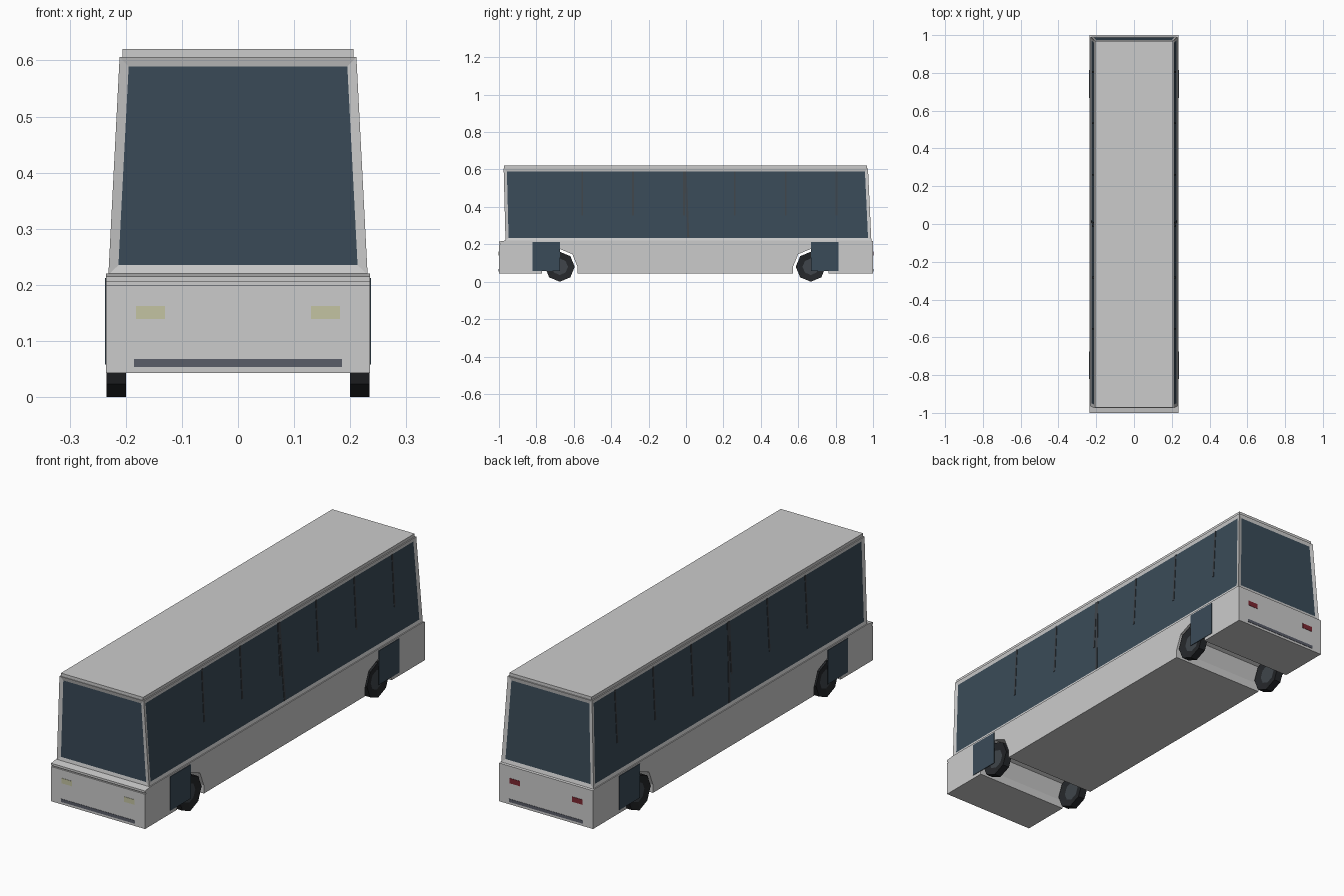
import bpy, bmesh, math
from mathutils import Matrix

if "Cube" in bpy.data.objects:
    bpy.data.objects.remove(bpy.data.objects["Cube"])


def mat(name, r, g, b):
    m = bpy.data.materials.new(name)
    m.diffuse_color = (r, g, b, 1)
    m.use_nodes = True
    m.node_tree.nodes["Principled BSDF"].inputs["Base Color"].default_value = m.diffuse_color
    return m


GLASS = mat("glass", 0.042, 0.07, 0.098)
TYRE = mat("tyre", 0.018, 0.02, 0.023)
HUB = mat("hub", 0.05, 0.06, 0.07)
TRIM = mat("trim", 0.10, 0.11, 0.14)
POST = mat("post", 0.05, 0.06, 0.07)
HEAD = mat("headlight", 0.55, 0.55, 0.36)
TAIL = mat("taillight", 0.2, 0.02, 0.03)


def finish(bm, name, mats=(), mirror=False):
    bmesh.ops.recalc_face_normals(bm, faces=bm.faces)
    me = bpy.data.meshes.new(name)
    bm.to_mesh(me)
    bm.free()
    for m in mats:
        me.materials.append(m)
    ob = bpy.data.objects.new(name, me)
    bpy.context.collection.objects.link(ob)
    if mirror:
        ob.modifiers.new("mirror", 'MIRROR').use_axis[0] = True
    return ob


def loft(z0, r0, z1, r1):
    """Block between two rectangles (x0, x1, y0, y1) at heights z0 and z1."""
    bm = bmesh.new()
    rings = []
    for z, (x0, x1, y0, y1) in ((z0, r0), (z1, r1)):
        rings.append([bm.verts.new((x, y, z)) for x, y in
                      ((x0, y0), (x1, y0), (x1, y1), (x0, y1))])
    lo, hi = rings
    bm.faces.new(lo[::-1])
    bm.faces.new(hi)
    for i in range(4):
        j = (i + 1) % 4
        bm.faces.new((lo[i], lo[j], hi[j], hi[i]))
    bmesh.ops.recalc_face_normals(bm, faces=bm.faces)
    return bm


def box(name, x0, x1, y0, y1, z0, z1, m, mirror=False):
    r = (x0, x1, y0, y1)
    return finish(loft(z0, r, z1, r), name, [m] if m else [], mirror)


# Lower body: side profile with two wheel arches, extruded across the width
WHEELS = (-0.675, 0.667)
BASE, WHEEL_Z, HALF = 0.043, 0.08, 0.235
profile = [(-1, BASE)]
for wy in WHEELS:
    profile.append((wy - 0.095, BASE))
    for k in range(5):
        a = math.pi - k * math.pi / 4
        profile.append((wy + 0.095 * math.cos(a), WHEEL_Z + 0.095 * math.sin(a)))
    profile.append((wy + 0.095, BASE))
profile += [(1, BASE), (1, 0.216), (0.985, 0.22), (-0.965, 0.22), (-1, 0.215),
            (-1, 0.205), (-0.994, 0.205), (-0.994, 0.2), (-1, 0.2)]
bm = bmesh.new()
side = bm.faces.new([bm.verts.new((-HALF, y, z)) for y, z in profile])
out = bmesh.ops.extrude_face_region(bm, geom=[side])
bmesh.ops.translate(bm, vec=(2 * HALF, 0, 0),
                    verts=[v for v in out["geom"] if isinstance(v, bmesh.types.BMVert)])
finish(bm, "lower_body")

# Cabin: tapered block whose four walls are inset to make recessed windows
Z0, Z1, X0, X1 = 0.218, 0.606, 0.231, 0.211
bm = loft(Z0, (-X0, X0, -0.965, 0.991), Z1, (-X1, X1, -0.975, 0.973))
walls = [f for f in bm.faces if abs(f.normal.z) < 0.5]
bmesh.ops.inset_individual(bm, faces=walls, thickness=0.017, depth=-0.004,
                           use_even_offset=True)
cabin = finish(bm, "cabin", [mat("body_grey", 0.8, 0.8, 0.8), GLASS])
for p in cabin.data.polygons:
    cx, cy, cz = p.center
    if abs(p.normal.z) < 0.3 and abs(cz - (Z0 + Z1) / 2) < 0.05 and p.area > 0.1:
        p.material_index = 1

# Roof cap
box("roof", -0.206, 0.206, -0.972, 0.968, 0.6, 0.62, None)


# Window posts lying on the sloping side glass
def post(name, y_low, y_high, z_low, z_high, width):
    def rect(y, z):
        x = X0 + (X1 - X0) * (z - Z0) / (Z1 - Z0)
        return (x - 0.008, x - 0.002, y - width / 2, y + width / 2)
    finish(loft(z_low, rect(y_low, z_low), z_high, rect(y_high, z_high)),
           name, [POST], True)


for i in range(6):
    y = -0.555 + 0.272 * i
    post("window_post", y, y, 0.355, 0.59, 0.009)
post("slanted_centre_post", 0.012, -0.003, 0.236, 0.59, 0.012)

# Dark panels beside the wheels
for y0, y1 in ((-0.82, -0.675), (0.668, 0.815)):
    box("wheel_panel", 0.2345, 0.237, y0, y1, 0.058, 0.212, GLASS, True)

# Eight-sided wheels with a recessed hub
for wy in WHEELS:
    bm = bmesh.new()
    bmesh.ops.create_cone(bm, cap_ends=True, segments=8, radius1=0.08,
                          radius2=0.08, depth=0.034,
                          matrix=Matrix.Translation((0.217, wy, WHEEL_Z))
                          @ Matrix.Rotation(math.pi / 2, 4, 'Y'))
    bm.normal_update()
    caps = [f for f in bm.faces if abs(f.normal.x) > 0.9]
    bmesh.ops.inset_individual(bm, faces=caps, thickness=0.036, depth=-0.006)
    for f in caps:
        f.material_index = 1
    finish(bm, "wheel", [TYRE, HUB], True)

# Lamps and bumper strips on both ends
for end, y, m in (("head", -1, HEAD), ("tail", 1, TAIL)):
    y0, y1 = y - 0.0015, y + 0.0015
    box(end + "_lamp", 0.13, 0.182, y0, y1, 0.139, 0.162, m, True)
    box(end + "_bumper_strip", -0.185, 0.185, y0, y1, 0.054, 0.068, TRIM)
